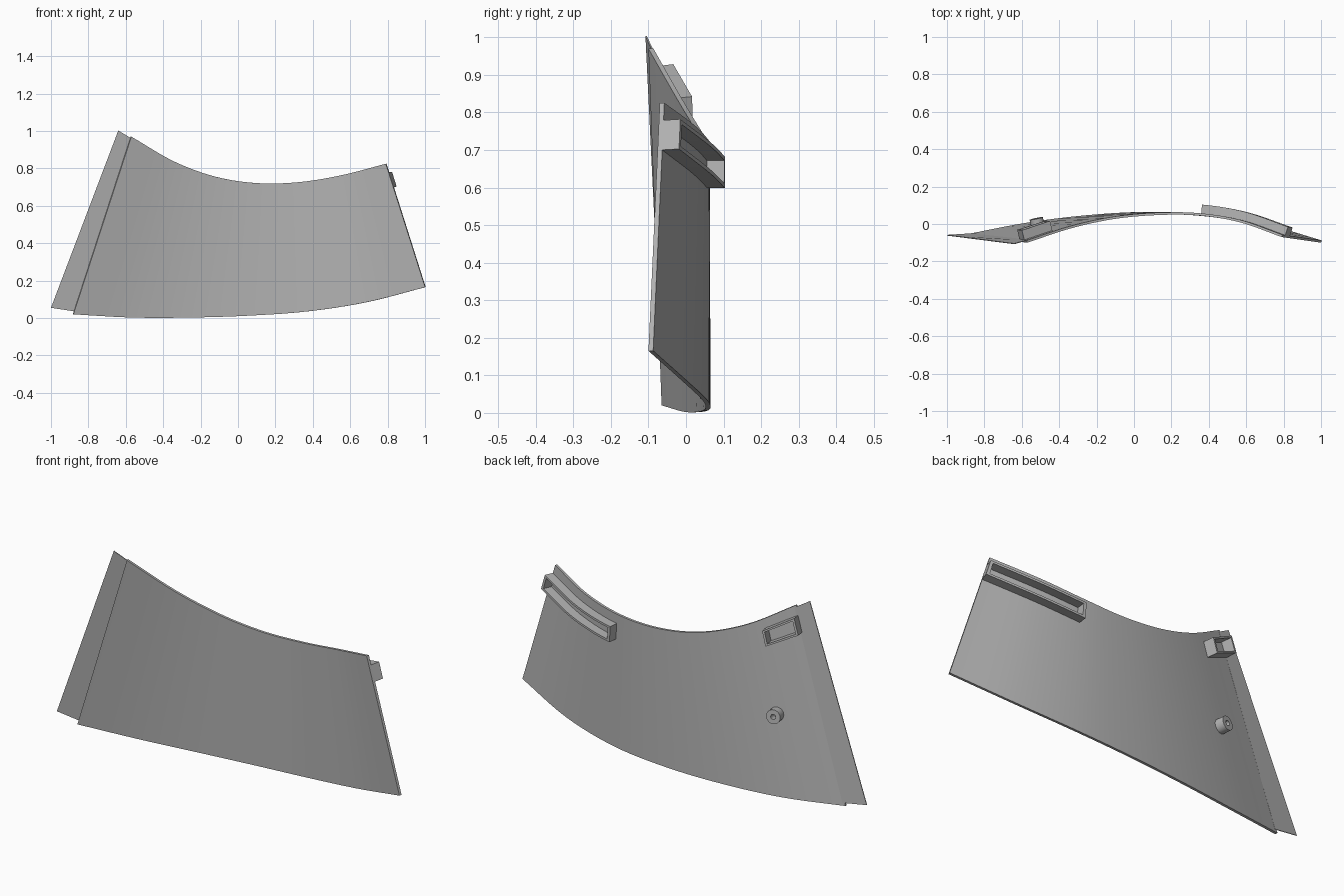
import bpy, bmesh
from mathutils import Vector

cube = bpy.data.objects.get("Cube")
if cube:
    bpy.data.objects.remove(cube, do_unlink=True)

grey = bpy.data.materials.new("plain_grey")
grey.use_nodes = True
grey.diffuse_color = (0.45, 0.45, 0.45, 1)
grey.node_tree.nodes["Principled BSDF"].inputs["Base Color"].default_value = (0.45, 0.45, 0.45, 1)

# Upper and lower edge curves of the front skin, evenly spaced in u
TOP = [Vector(p) for p in (
    (-.57, -.10, .97), (-.343, -.025, .838), (-.117, .025, .755), (.11, .047, .721),
    (.337, .046, .728), (.563, .01, .766), (.79, -.07, .825))]
BOTTOM = [Vector(p) for p in (
    (-.88, -.065, .02), (-.567, -.005, .003), (-.253, .034, .003), (.06, .052, .013),
    (.373, .042, .036), (.687, -.01, .085), (1.0, -.10, .165))]
THICK = 0.013


def along(points, u):
    """Catmull-Rom point on a curve, u from 0 to 1."""
    pts = [2 * points[0] - points[1]] + points + [2 * points[-1] - points[-2]]
    f = u * (len(points) - 1)
    i = max(0, min(int(f), len(points) - 2))
    f -= i
    a, b, c, d = pts[i:i + 4]
    return 0.5 * (2 * b + (c - a) * f + (2 * a - 5 * b + 4 * c - d) * f ** 2
                  + (3 * b - a - 3 * c + d) * f ** 3)


def skin(u, t, depth=0.0):
    """Point on the ruled skin (t = 0 top, 1 bottom), pushed back along the normal."""
    e = 0.005
    p = along(TOP, u).lerp(along(BOTTOM, u), t)
    du = (along(TOP, u + e).lerp(along(BOTTOM, u + e), t)
          - along(TOP, u - e).lerp(along(BOTTOM, u - e), t))
    dt = along(BOTTOM, u) - along(TOP, u)
    n = du.cross(dt).normalized()
    if n.y < 0:
        n.negate()
    return p + n * depth


def finish(name, bm):
    bmesh.ops.recalc_face_normals(bm, faces=bm.faces)
    mesh = bpy.data.meshes.new(name)
    bm.to_mesh(mesh)
    bm.free()
    mesh.materials.append(grey)
    ob = bpy.data.objects.new(name, mesh)
    bpy.context.collection.objects.link(ob)
    bpy.ops.object.select_all(action='DESELECT')
    bpy.context.view_layer.objects.active = ob
    ob.select_set(True)
    bpy.ops.object.shade_smooth_by_angle(angle=0.6)
    return ob


def add_bar(bm, rings):
    """Skin a row of equal cross-sections into a closed solid."""
    rows = [[bm.verts.new(p) for p in ring] for ring in rings]
    n = len(rows[0])
    for a, b in zip(rows, rows[1:]):
        for k in range(n):
            bm.faces.new((a[k], a[(k + 1) % n], b[(k + 1) % n], b[k]))
    bm.faces.new(rows[0][::-1])
    bm.faces.new(rows[-1])


def add_block(bm, u0, u1, t0, t1, d0, d1, steps):
    rings = []
    for i in range(steps + 1):
        u = u0 + (u1 - u0) * i / steps
        rings.append([skin(u, t0, d0), skin(u, t1, d0), skin(u, t1, d1), skin(u, t0, d1)])
    add_bar(bm, rings)


def frame(name, u0, u1, t0, t1, depth, wall_u, wall_t, steps):
    """Open-backed rectangular frame standing on the rear of the skin."""
    bm = bmesh.new()
    d0 = THICK - 0.003
    add_block(bm, u0, u1, t0, t0 + wall_t, d0, depth, steps)
    add_block(bm, u0, u1, t1 - wall_t, t1, d0, depth, steps)
    add_block(bm, u0, u0 + wall_u, t0 + wall_t, t1 - wall_t, d0, depth, 1)
    add_block(bm, u1 - wall_u, u1, t0 + wall_t, t1 - wall_t, d0, depth, 1)
    finish(name, bm)


# Curved main panel
bm = bmesh.new()
add_block(bm, 0, 1, 0, 1, 0, THICK, 36)
finish("curved_panel", bm)

# Thin joining flange beyond the left-hand edge in front view
bm = bmesh.new()
back = Vector((0, 0.004, 0))
rings = []
for inner, outer in ((skin(.006, .008, .010), Vector((-.64, -.108, 1.003))),
                     (skin(.006, .985, .010), Vector((-1.0, -.062, .055)))):
    rings.append([inner, outer, outer + back, inner + back])
add_bar(bm, rings)
finish("joining_flange", bm)

# Long rail and small socket on the rear
frame("rear_rail", .68, 1.0, .07, .19, .06, .010, .016, 14)
frame("rear_socket", .002, .11, .05, .135, .066, .007, .010, 4)

# Screw boss: a tube standing on the rear of the skin
u, t = .135, .52
base, tip = skin(u, t, THICK - .006), skin(u, t, THICK + .045)
axis = (tip - base).normalized()
turn = axis.to_track_quat('Z', 'Y').to_matrix().to_4x4()
bm = bmesh.new()
profile = [(.036, 0), (.036, .05), (.013, .05), (.013, .012), (0, .012)]
verts = [bm.verts.new((r, 0, h)) for r, h in profile]
edges = [bm.edges.new(pair) for pair in zip(verts, verts[1:])]
bmesh.ops.spin(bm, geom=verts + edges, cent=(0, 0, 0), axis=(0, 0, 1),
               angle=6.283185, steps=24)
bmesh.ops.remove_doubles(bm, verts=bm.verts, dist=0.0002)
bm.transform(turn)
bmesh.ops.translate(bm, verts=bm.verts, vec=base)
finish("screw_boss", bm)
